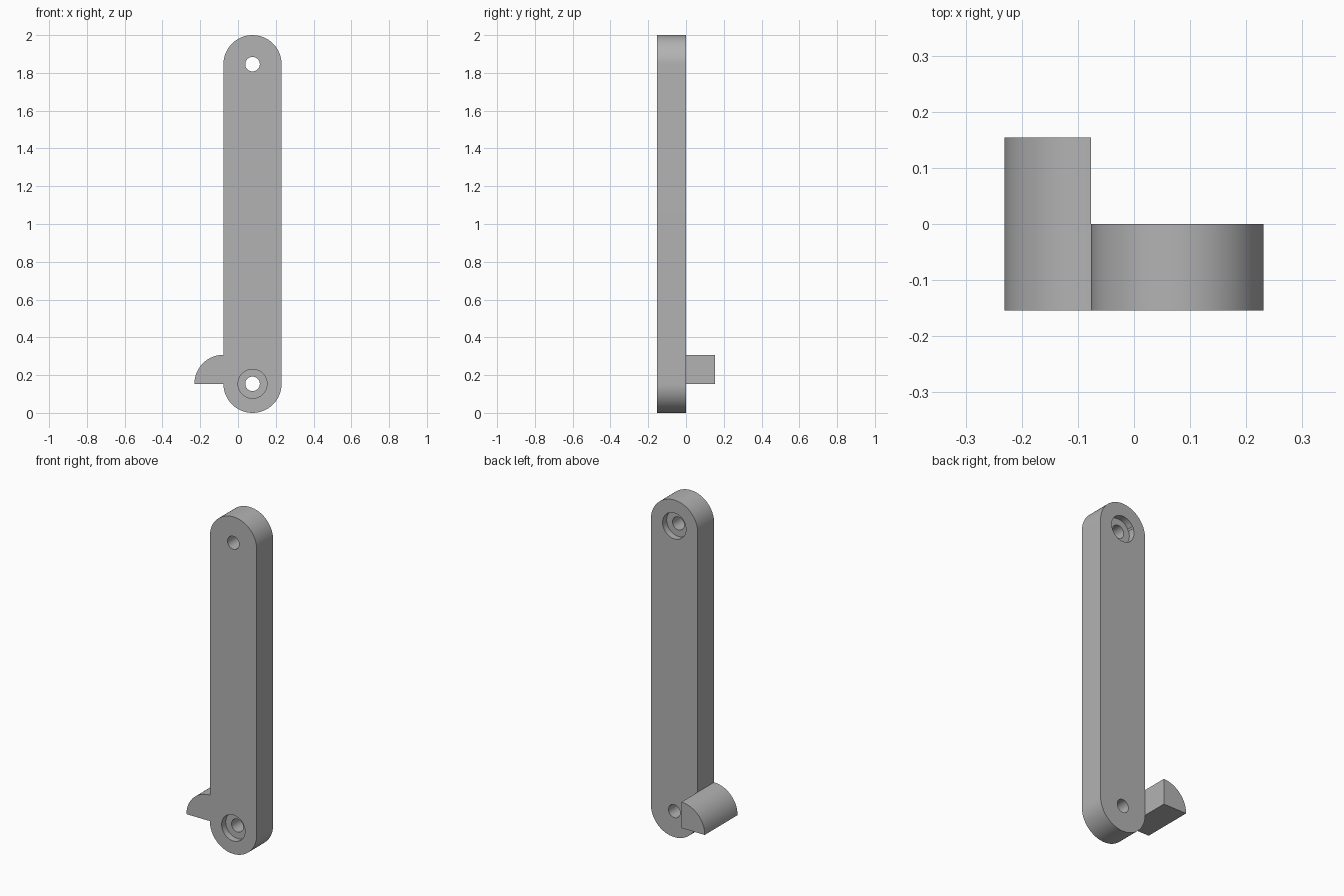
import bpy, bmesh
from math import sin, cos, pi, radians

cube = bpy.data.objects.get("Cube")
if cube:
    bpy.data.objects.remove(cube, do_unlink=True)

U = 2 / 52              # base unit: the arm is 52 units tall
R = 4 * U               # end radius, also the arm thickness
CX = R / 2              # centre line of the arm
LOW, HIGH = R, 2 - R    # pivot heights

grey = bpy.data.materials.new("plain grey")
grey.use_nodes = True
grey.diffuse_color = (0.45, 0.45, 0.45, 1)
grey.node_tree.nodes["Principled BSDF"].inputs["Base Color"].default_value = grey.diffuse_color


def arc(cx, cz, r, start, end, steps):
    angles = [radians(start + (end - start) * i / steps) for i in range(steps + 1)]
    return [(cx + r * cos(a), cz + r * sin(a)) for a in angles]


def extrude_profile(name, points, y0, y1):
    """Solid made by sweeping an x-z outline from y0 to y1."""
    bm = bmesh.new()
    face = bm.faces.new([bm.verts.new((x, y0, z)) for x, z in points])
    swept = bmesh.ops.extrude_face_region(bm, geom=[face])
    verts = [v for v in swept["geom"] if isinstance(v, bmesh.types.BMVert)]
    bmesh.ops.translate(bm, verts=verts, vec=(0, y1 - y0, 0))
    bmesh.ops.recalc_face_normals(bm, faces=bm.faces)
    mesh = bpy.data.meshes.new(name)
    bm.to_mesh(mesh)
    bm.free()
    mesh.materials.append(grey)
    obj = bpy.data.objects.new(name, mesh)
    bpy.context.collection.objects.link(obj)
    return obj


def combine(target, tool, operation):
    mod = target.modifiers.new(operation.lower(), "BOOLEAN")
    mod.operation, mod.solver, mod.object = operation, "EXACT", tool
    bpy.context.view_layer.objects.active = target
    bpy.ops.object.modifier_apply(modifier=mod.name)
    bpy.data.objects.remove(tool, do_unlink=True)


# Flat arm with rounded ends
outline = arc(CX, HIGH, R, 0, 180, 48) + arc(CX, LOW, R, 180, 360, 48)
arm = extrude_profile("lever_arm", outline, -R, 0)

# Pivot holes, counterbored at the front below and at the back above
for z, y0, y1 in ((LOW, -R - U, -R + U), (HIGH, -U, U)):
    for name, r, a, b in (("hole", U, -R - U, U), ("counterbore", 2 * U, y0, y1)):
        cutter = extrude_profile(name + "_cutter", arc(CX, z, r, 0, 352.5, 47), a, b)
        cutter.hide_render = True
        combine(arm, cutter, "DIFFERENCE")

# Quarter-round catch on the right edge, projecting behind the arm
edge = CX - R
catch = extrude_profile("catch", [(edge, LOW)] + arc(edge, LOW, R, 90, 180, 24), -R, R)
combine(arm, catch, "UNION")

# Smooth curved walls, keep the edges crisp
bpy.ops.object.select_all(action="DESELECT")
arm.select_set(True)
bpy.context.view_layer.objects.active = arm
bpy.ops.object.shade_smooth_by_angle(angle=radians(30))
